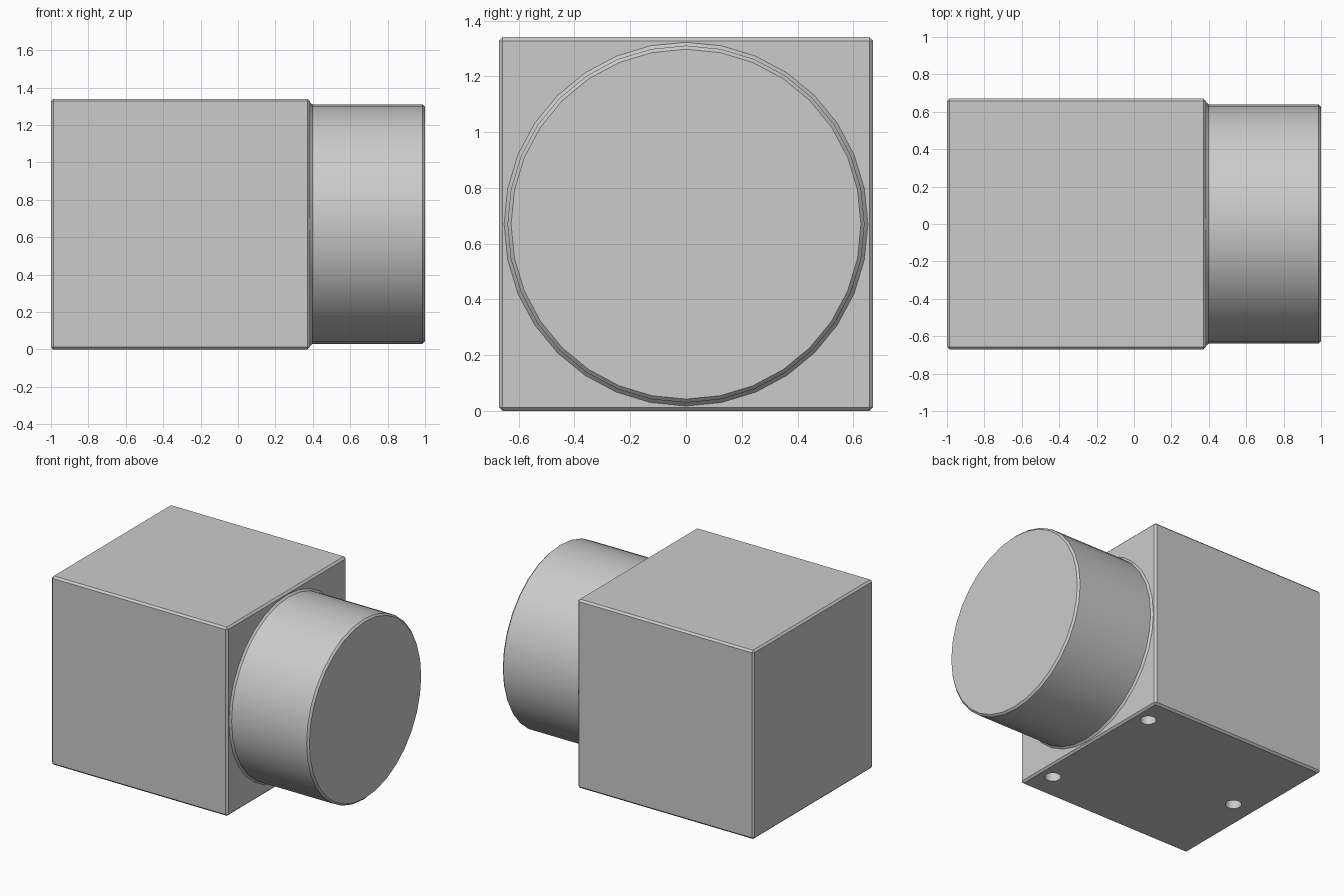
import bpy, bmesh, math
from mathutils import Matrix

cube = bpy.data.objects.get("Cube")
if cube:
    bpy.data.objects.remove(cube, do_unlink=True)

grey = bpy.data.materials.new("light grey")
grey.use_nodes = True
colour = (0.6, 0.6, 0.6, 1)
grey.diffuse_color = colour
grey.node_tree.nodes["Principled BSDF"].inputs["Base Color"].default_value = colour

HALF = 0.67          # half height and half depth of the block
BACK, JOIN, TIP = -1.0, 0.385, 1.0
CHAMFER = 0.013


def make(name, bm):
    bmesh.ops.recalc_face_normals(bm, faces=bm.faces)
    mesh = bpy.data.meshes.new(name)
    bm.to_mesh(mesh)
    bm.free()
    mesh.materials.append(grey)
    obj = bpy.data.objects.new(name, mesh)
    bpy.context.collection.objects.link(obj)
    return obj


def smooth(obj):
    bpy.ops.object.select_all(action='DESELECT')
    obj.select_set(True)
    bpy.context.view_layer.objects.active = obj
    bpy.ops.object.shade_smooth_by_angle(angle=math.radians(30))


# Block with chamfered edges
bm = bmesh.new()
bmesh.ops.create_cube(bm, size=1)
bmesh.ops.scale(bm, vec=(JOIN - BACK, 2 * HALF, 2 * HALF), verts=bm.verts)
bmesh.ops.translate(bm, vec=((JOIN + BACK) / 2, 0, HALF), verts=bm.verts)
bmesh.ops.bevel(bm, geom=bm.edges[:], offset=CHAMFER, segments=1, affect='EDGES')
block = make("block", bm)

# Three blind mounting holes in the underside
bm = bmesh.new()
for x, y in ((0.28, 0.475), (0.28, -0.475), (-0.83, 0)):
    bmesh.ops.create_cone(bm, cap_ends=True, segments=32, radius1=0.052,
                          radius2=0.052, depth=0.5,
                          matrix=Matrix.Translation((x, y, 0)))
cutter = make("hole_cutter", bm)
cutter.hide_render = True
cutter.hide_set(True)
cut = block.modifiers.new("mounting holes", 'BOOLEAN')
cut.operation = 'DIFFERENCE'
cut.solver = 'EXACT'
cut.object = cutter

# Bake the holes and drop the cutter
bpy.context.view_layer.update()
baked = bpy.data.meshes.new_from_object(
    block.evaluated_get(bpy.context.evaluated_depsgraph_get()))
block.modifiers.clear()
block.data = baked
bpy.data.objects.remove(cutter, do_unlink=True)
smooth(block)

# Round barrel: flared foot, straight wall, chamfered rim
profile = [(JOIN - 0.02, 0.652), (JOIN, 0.652), (JOIN + CHAMFER, 0.64),
           (TIP - CHAMFER, 0.64), (TIP, 0.627)]
SIDES = 32
bm = bmesh.new()
rings = []
for x, r in profile:
    angles = [2 * math.pi * i / SIDES for i in range(SIDES)]
    rings.append([bm.verts.new((x, r * math.sin(a), HALF + r * math.cos(a)))
                  for a in angles])
for low, high in zip(rings, rings[1:]):
    for i in range(SIDES):
        j = (i + 1) % SIDES
        bm.faces.new((low[i], low[j], high[j], high[i]))
bm.faces.new(rings[0])
bm.faces.new(rings[-1])
smooth(make("barrel", bm))
